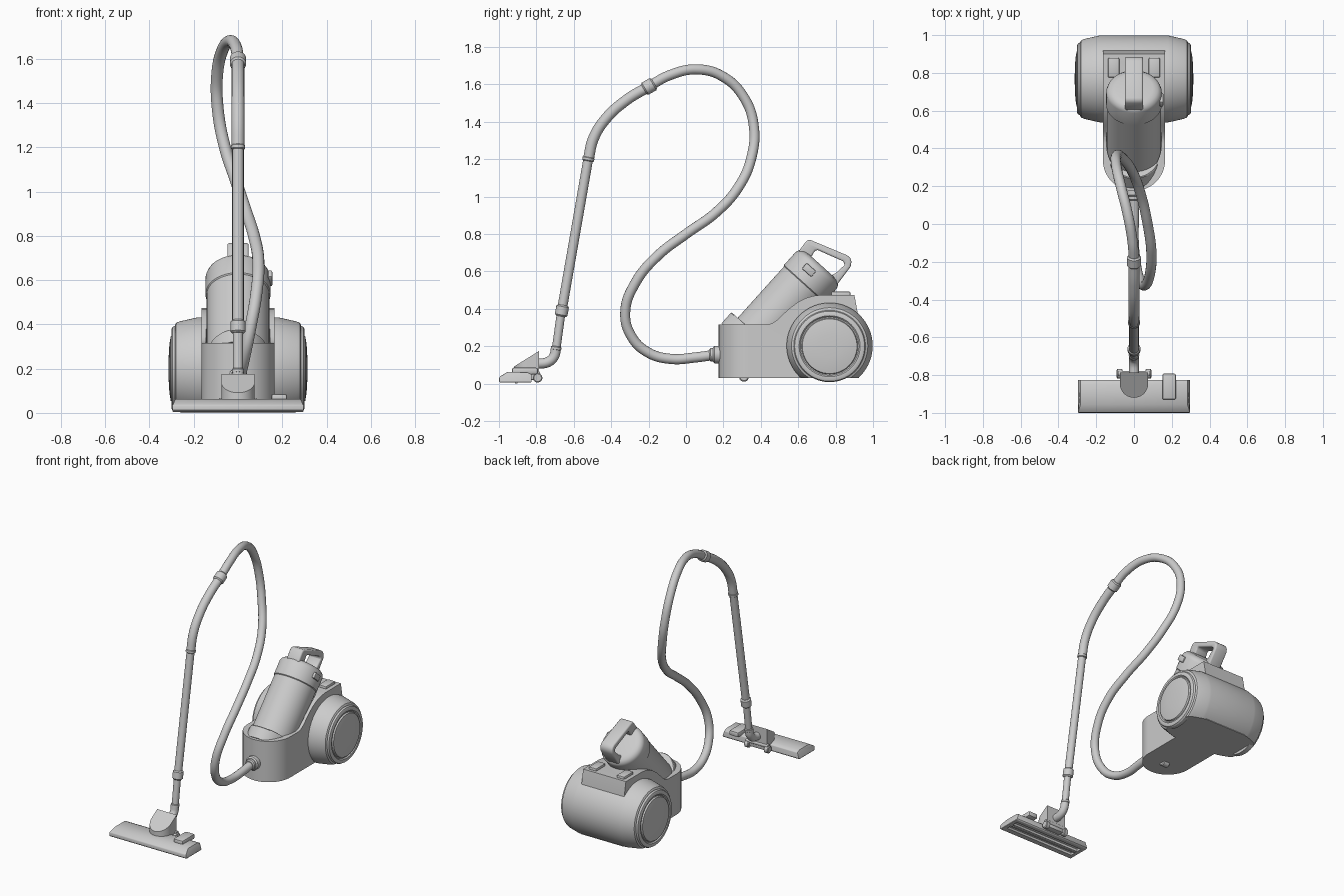
import bpy, bmesh, math
from mathutils import Vector, Matrix

if "Cube" in bpy.data.objects:
    bpy.data.objects.remove(bpy.data.objects["Cube"])


def finish(ob, angle=35, bevel=0, segs=2):
    bpy.ops.object.select_all(action='DESELECT')
    ob.select_set(True)
    bpy.context.view_layer.objects.active = ob
    if bevel:
        m = ob.modifiers.new("bevel", 'BEVEL')
        m.width, m.segments, m.limit_method, m.angle_limit = bevel, segs, 'ANGLE', math.radians(40)
        bpy.ops.object.modifier_apply(modifier=m.name)
    bpy.ops.object.shade_smooth_by_angle(angle=math.radians(angle))
    return ob


def from_bmesh(name, bm):
    bmesh.ops.recalc_face_normals(bm, faces=bm.faces)
    me = bpy.data.meshes.new(name)
    bm.to_mesh(me)
    bm.free()
    ob = bpy.data.objects.new(name, me)
    bpy.context.collection.objects.link(ob)
    return ob


def prism(name, pts, axis, a, b):
    """Extrude a (y,z) outline along x, or an (x,y) outline along z."""
    bm = bmesh.new()
    put = (lambda p, d: (d, p[0], p[1])) if axis == 'x' else (lambda p, d: (p[0], p[1], d))
    f = bm.faces.new([bm.verts.new(put(p, a)) for p in pts])
    ext = bmesh.ops.extrude_face_region(bm, geom=[f])
    vec = Vector(put((0, 0), b - a))
    bmesh.ops.translate(bm, vec=vec, verts=[v for v in ext['geom'] if isinstance(v, bmesh.types.BMVert)])
    return from_bmesh(name, bm)


def box(name, lo, hi):
    return prism(name, [(lo[0], lo[1]), (hi[0], lo[1]), (hi[0], hi[1]), (lo[0], hi[1])], 'z', lo[2], hi[2])


def lathe(name, profile, origin, axis, n=64, stretch=(1, 1)):
    """Revolve (distance along axis, radius) points; caps both ends."""
    bm = bmesh.new()
    d = Vector(axis).normalized()
    u = Vector((1, 0, 0)) if abs(d.x) < .9 else Vector((0, 1, 0))
    v = d.cross(u).normalized()
    u = v.cross(d)
    rings = []
    for t, r in profile:
        rings.append([bm.verts.new(Vector(origin) + d * t + u * (r * stretch[0] * math.cos(2 * math.pi * i / n))
                                   + v * (r * stretch[1] * math.sin(2 * math.pi * i / n))) for i in range(n)])
    for p, q in zip(rings, rings[1:]):
        for i in range(n):
            bm.faces.new((p[i], p[(i + 1) % n], q[(i + 1) % n], q[i]))
    bm.faces.new(rings[0])
    bm.faces.new(rings[-1])
    return from_bmesh(name, bm)


def tube(name, pts, r):
    cu = bpy.data.curves.new(name, 'CURVE')
    cu.dimensions, cu.bevel_depth, cu.bevel_resolution = '3D', r, 6
    cu.resolution_u, cu.use_fill_caps = 14, True
    s = cu.splines.new('BEZIER')
    s.bezier_points.add(len(pts) - 1)
    for bp, p in zip(s.bezier_points, pts):
        bp.co = p
        bp.handle_left_type = bp.handle_right_type = 'AUTO'
    ob = bpy.data.objects.new(name, cu)
    bpy.context.collection.objects.link(ob)
    bpy.ops.object.select_all(action='DESELECT')
    ob.select_set(True)
    bpy.context.view_layer.objects.active = ob
    bpy.ops.object.convert(target='MESH')
    return finish(bpy.context.object, 50)


def collar(name, a, b, r):
    a, b = Vector(a), Vector(b)
    L = (b - a).length
    e = min(.008, L * .2)
    return finish(lathe(name, [(0, r - e), (e, r), (L - e, r), (L, r - e)], a, b - a, 32), 30)


def boolean(ob, cutter, op):
    bpy.context.view_layer.objects.active = ob
    m = ob.modifiers.new("cut", 'BOOLEAN')
    m.operation, m.object, m.solver = op, cutter, 'EXACT'
    bpy.ops.object.modifier_apply(modifier=m.name)
    bpy.data.objects.remove(cutter)


# canister frame: axis up along the tilt, cap centre as origin
CAP = Vector((0, .70, .61))
AX = Vector((0, .669, .743))
NRM = Vector((0, -.743, .669))

# front body: rounded plan, trimmed by the side outline, scooped for the canister
plan = [(.165, .93)] + [(.165 * math.cos(a), .34 - .165 * math.sin(a))
                        for a in [math.pi * i / 32 for i in range(33)]] + [(-.165, .93)]
body = prism("front_body", plan, 'z', .03, .6)
side = [(.1, 0), (.1, .315), (.43, .315), (.46, .322), (.49, .343), (.52, .372), (.56, .408), (.60, .437),
        (.64, .457), (.68, .469), (.73, .475), (.90, .475), (.925, .34), (.925, 0)]
boolean(body, prism("side_cutter", side, 'x', -.3, .3), 'INTERSECT')
boolean(body, lathe("scoop_cutter", [(-.5, .146), (.4, .146)], CAP, AX), 'DIFFERENCE')
finish(body, 30)

# rear barrel with flat underside
half = [(.18, .23), (.195, .227), (.265, .211), (.28, .204), (.285, .195)]
barrel = lathe("rear_barrel", [(-x, r) for x, r in reversed(half)] + half, (0, .768, .202), (1, 0, 0), 96)
boolean(barrel, box("floor_cutter", (-1, 0, -.5), (1, 2, .03)), 'DIFFERENCE')
finish(barrel, 25)

# side wheels with domed hubs
for s, tag in ((1, "right"), (-1, "left")):
    finish(lathe(tag + "_wheel", [(.26, .19), (.288, .192), (.297, .187), (.301, .178), (.301, .163), (.294, .156),
                                  (.294, .15), (.304, .146), (.310, .11), (.313, .06), (.314, .015)],
                 (0, .768, .2), (s, 0, 0), 72), 25)

# foot pedals on the rear deck
for s, tag in ((1, "right"), (-1, "left")):
    x = sorted((s * .078, s * .138))
    finish(box(tag + "_pedal", (x[0], .775, .46), (x[1], .88, .492)), bevel=.008)

# front caster
finish(lathe("front_caster", [(-.025, .02), (-.02, .026), (.02, .026), (.025, .02)], (0, .31, .036), (1, 0, 0), 32))

# dust canister, foot plate and cap
finish(lathe("dust_canister", [(-.49, .138), (-.485, .142), (-.09, .142)], CAP, AX), 30)
finish(lathe("canister_foot", [(-.555, 1), (-.48, 1), (-.475, .98)], CAP, AX, 64, (.143, .187)), 30)
finish(lathe("canister_cap", [(-.105, .142), (-.1, .147), (-.005, .147), (.012, .141), (.026, .125), (.032, .1)],
             CAP, AX), 35)

# carrying handle over the cap
loop = [(.60, .705), (.64, .758), (.652, .767), (.668, .767), (.862, .686), (.878, .672), (.885, .652), (.88, .625),
        (.79, .505), (.74, .56), (.80, .59), (.846, .632), (.848, .643), (.838, .655), (.705, .714), (.69, .712),
        (.66, .66)]
finish(prism("carry_handle", loop, 'x', -.048, .048), 40, .01, 3)

# release button on the right of the cap
button = box("cap_button", (-.008, -.034, -.02), (.012, .034, .02))
button.matrix_world = (Matrix.Translation(Vector((.143, 0, 0)) + CAP - AX * .03 + NRM * .03)
                       @ Matrix.Rotation(math.radians(-42), 4, 'X'))
finish(button, bevel=.006)

# hose port and flexible hose
collar("hose_port", (0, .2, .155), (0, .145, .155), .047)
collar("hose_cuff", (0, .16, .155), (0, .125, .153), .036)
tube("hose", [(0, .16, .155), (0, .05, .14), (-.002, -.08, .132), (.008, -.2, .165), (.028, -.29, .25),
              (.055, -.325, .38), (.083, -.27, .54), (.092, -.15, .685), (.072, 0, .80), (.035, .16, .915),
              (-.01, .28, 1.05), (-.062, .35, 1.21), (-.092, .362, 1.38), (-.094, .31, 1.53), (-.07, .2, 1.64),
              (-.035, .06, 1.68), (-.008, -.09, 1.648), (0, -.2, 1.588)], .027)

# hand grip bend
collar("grip_collar", (0, -.17, 1.605), (0, -.225, 1.573), .037)
tube("hand_grip", [(0, -.2, 1.588), (0, -.32, 1.515), (0, -.43, 1.415), (0, -.495, 1.31), (0, -.523, 1.195)], .029)
collar("wand_top_collar", (0, -.52, 1.212), (0, -.524, 1.19), .032)

# telescopic wand
tube("upper_wand", [(0, -.523, 1.2), (0, -.666, .38)], .026)
collar("wand_lock_collar", (0, -.658, .42), (0, -.669, .36), .034)
tube("lower_wand", [(0, -.666, .39), (0, -.695, .18)], .023)
collar("wand_end_collar", (0, -.693, .2), (0, -.696, .178), .028)
tube("neck_elbow", [(0, -.695, .19), (0, -.706, .145), (0, -.735, .117), (0, -.8, .105)], .027)

# floor head with two suction slots beneath
head = prism("floor_head", [(-1, .012), (-.99, .005), (-.83, .005), (-.825, .012), (-.825, .05), (-.85, .062),
                            (-.955, .062), (-.998, .036)], 'x', -.297, .297)
for y in (-.955, -.895):
    boolean(head, box("slot_cutter", (-.27, y, -.05), (.27, y + .035, .022)), 'DIFFERENCE')
bm = bmesh.new()
bm.from_mesh(head.data)
for v in bm.verts:  # slope the ends inward at the top
    if v.co.z > .045:
        v.co.x *= .955
bm.to_mesh(head.data)
bm.free()
finish(head, 30, .004)
finish(box("floor_seal", (-.26, -.915, 0), (.26, -.9, .02)))

# neck housing: rounded front, sloped top
neck_plan = [(.075, -.785), (-.075, -.785), (-.075, -.845)] + [
    (-.075 * math.cos(math.pi * i / 20), -.845 - .075 * math.sin(math.pi * i / 20)) for i in range(1, 20)] + [
    (.075, -.845)]
neck = prism("neck_housing", neck_plan, 'z', .04, .3)
boolean(neck, prism("slope_cutter", [(-.96, .03), (-.96, .07), (-.93, .085), (-.785, .175), (-.7, .175),
                                     (-.7, .07), (-.83, .05)], 'x', -.2, .2), 'INTERSECT')
finish(neck, 30)

# neck axle and small wheels
finish(lathe("neck_axle", [(-.085, .013), (.085, .013)], (0, -.792, .055), (1, 0, 0), 24))
finish(box("axle_bracket", (-.06, -.83, .02), (.06, -.785, .07)), bevel=.005)
for s, tag in ((1, "right"), (-1, "left")):
    finish(lathe(tag + "_head_wheel", [(.06, .02), (.064, .025), (.088, .025), (.092, .02)],
                 (0, -.793, .031), (s, 0, 0), 32), 30)

# foot switch on the floor head
finish(box("head_switch", (.15, -.93, .05), (.222, -.792, .085)), bevel=.009)
